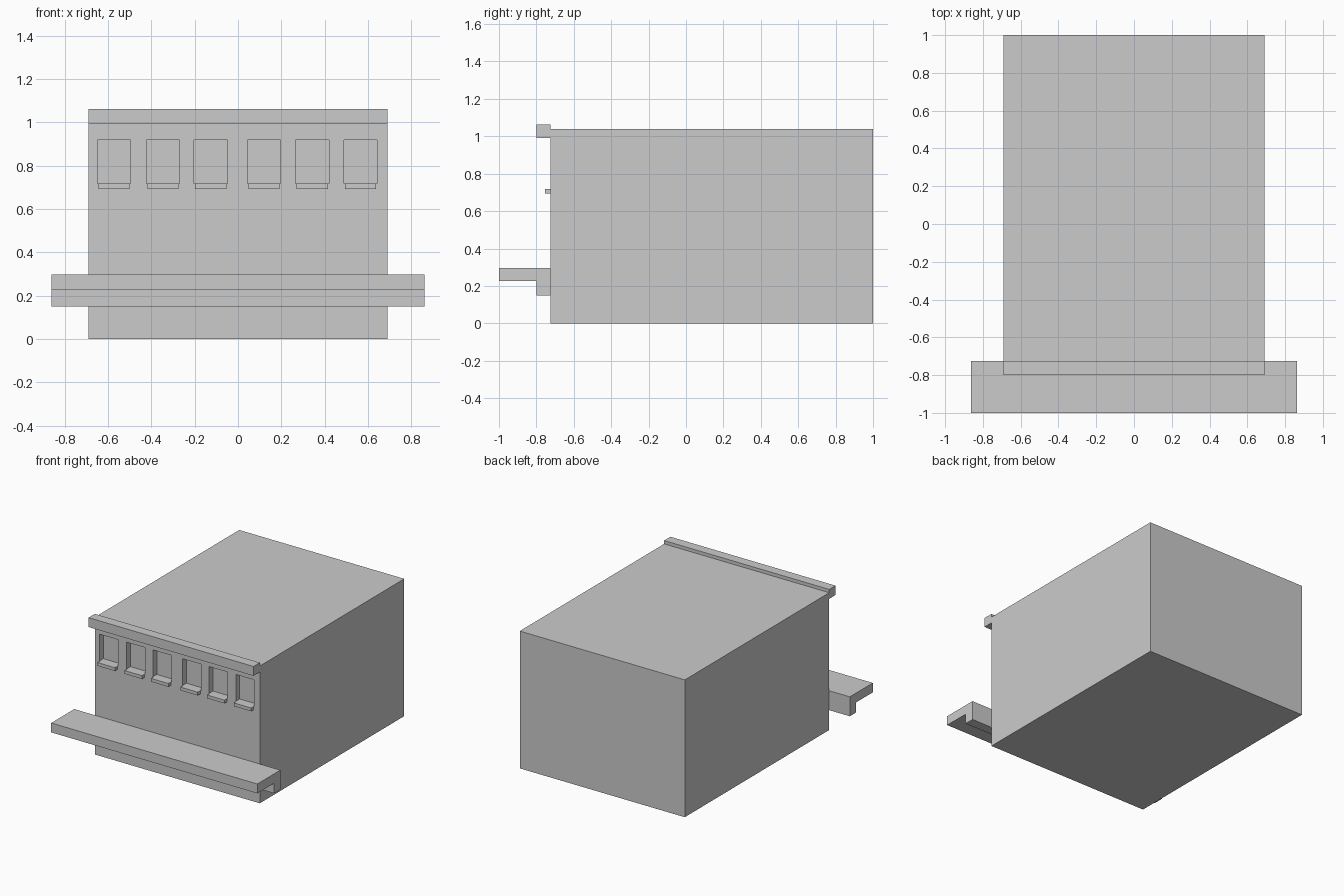
import bpy
import bmesh
from mathutils import Matrix, Vector

if "Cube" in bpy.data.objects:
    bpy.data.objects.remove(bpy.data.objects["Cube"])

FRONT = -0.725                      # plane of the front wall
WINDOW_X = [-0.573, -0.347, -0.126, 0.12, 0.343, 0.566]


def add_box(bm, lo, hi):
    lo, hi = Vector(lo), Vector(hi)
    m = Matrix.Translation((lo + hi) / 2) @ Matrix.Diagonal((*(hi - lo), 1))
    bmesh.ops.create_cube(bm, size=1, matrix=m)


def make_object(name, bm):
    mesh = bpy.data.meshes.new(name)
    bm.to_mesh(mesh)
    bm.free()
    obj = bpy.data.objects.new(name, mesh)
    bpy.context.collection.objects.link(obj)
    return obj


def box(name, lo, hi):
    bm = bmesh.new()
    add_box(bm, lo, hi)
    return make_object(name, bm)


def extrude_profile(name, points, half_width):
    """Extrude a (y, z) outline along x."""
    bm = bmesh.new()
    face = bm.faces.new([bm.verts.new((-half_width, y, z)) for y, z in points])
    result = bmesh.ops.extrude_face_region(bm, geom=[face], use_keep_orig=True)
    verts = [g for g in result["geom"] if isinstance(g, bmesh.types.BMVert)]
    bmesh.ops.translate(bm, verts=verts, vec=(2 * half_width, 0, 0))
    bmesh.ops.recalc_face_normals(bm, faces=bm.faces)
    return make_object(name, bm)


# Main building block
body = box("building_body", (-0.69, FRONT, 0), (0.69, 1, 1.038))

# Window recesses cut into the front wall
bm = bmesh.new()
for x in WINDOW_X:
    add_box(bm, (x - 0.0765, FRONT - 0.1, 0.718), (x + 0.0765, FRONT + 0.045, 0.92))
cutter = make_object("window_cutter", bm)
cutter.hide_render = True
mod = body.modifiers.new("windows", 'BOOLEAN')
mod.operation = 'DIFFERENCE'
mod.solver = 'EXACT'
mod.object = cutter
bpy.context.view_layer.objects.active = body
bpy.ops.object.modifier_apply(modifier=mod.name)
bpy.data.objects.remove(cutter)

# Window sills
for i, x in enumerate(WINDOW_X, 1):
    box(f"window_sill_{i}", (x - 0.072, -0.755, 0.693), (x + 0.072, FRONT, 0.718))

# Cornice along the top of the front wall
box("cornice", (-0.69, -0.80, 0.992), (0.69, FRONT, 1.063))

# Shopfront canopy: projecting slab with a deeper beam against the wall
extrude_profile("canopy", [(-1, 0.297), (-1, 0.226), (-0.80, 0.226),
                           (-0.80, 0.15), (FRONT, 0.15), (FRONT, 0.297)], 0.862)
